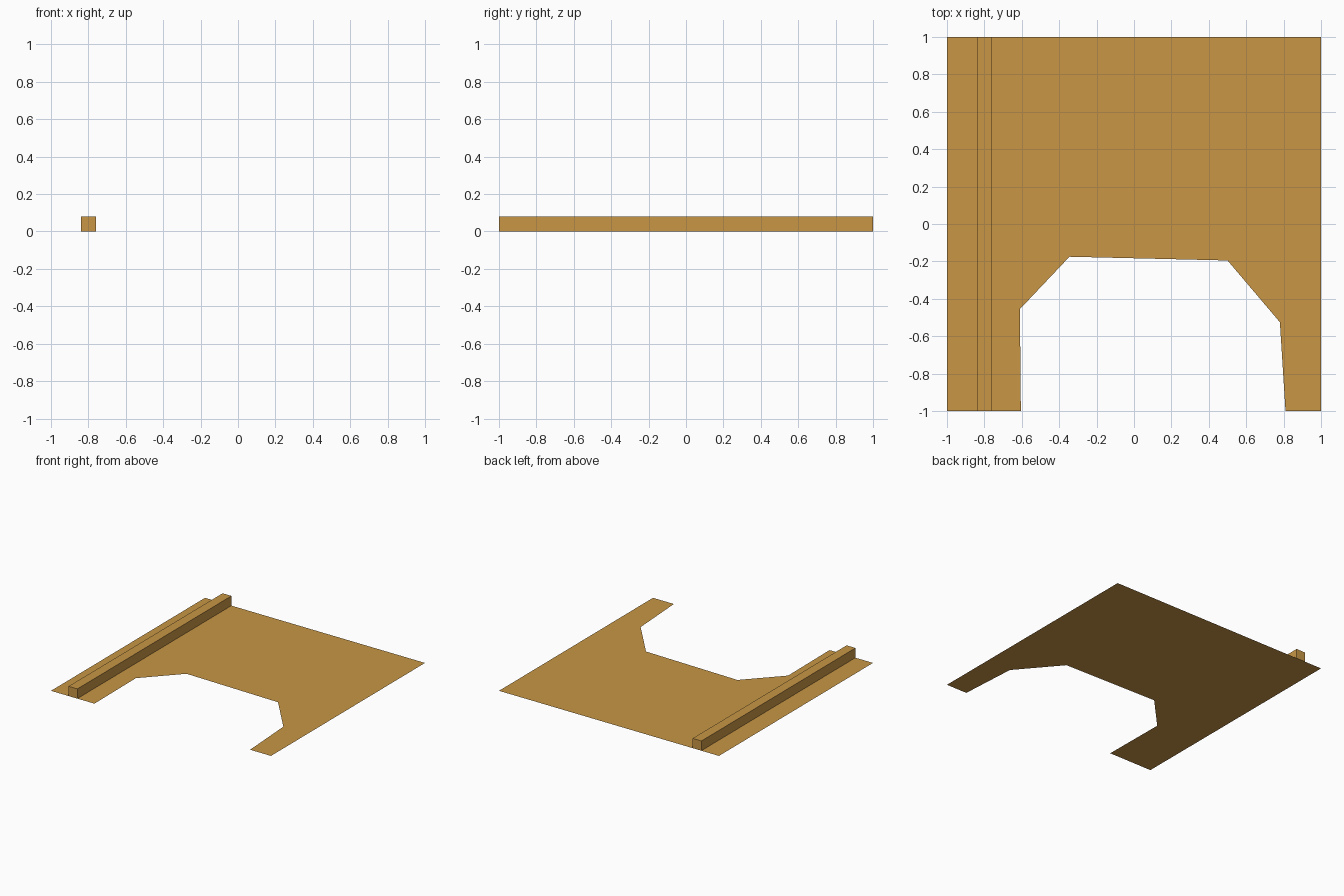
import bpy
import bmesh

if "Cube" in bpy.data.objects:
    bpy.data.objects.remove(bpy.data.objects["Cube"], do_unlink=True)

COLOUR = (0.58, 0.305, 0.06, 1.0)
ochre = bpy.data.materials.new("ochre")
ochre.use_nodes = True
ochre.diffuse_color = COLOUR
bsdf = next(n for n in ochre.node_tree.nodes if n.type == "BSDF_PRINCIPLED")
bsdf.inputs["Base Color"].default_value = COLOUR


def add_sheet(name, outline, height=0.0):
    """Flat outline at ground level, raised into a block if height is given."""
    bm = bmesh.new()
    face = bm.faces.new([bm.verts.new((x, y, 0)) for x, y in outline])
    if height:
        raised = bmesh.ops.extrude_face_region(bm, geom=[face])["geom"]
        verts = [v for v in raised if isinstance(v, bmesh.types.BMVert)]
        bmesh.ops.translate(bm, verts=verts, vec=(0, 0, height))
        # The underside already lies on the floor sheet
        under = [f for f in bm.faces if all(v.co.z < 0.001 for v in f.verts)]
        bmesh.ops.delete(bm, geom=under, context="FACES_ONLY")
    mesh = bpy.data.meshes.new(name)
    bm.to_mesh(mesh)
    bm.free()
    mesh.materials.append(ochre)
    obj = bpy.data.objects.new(name, mesh)
    bpy.context.collection.objects.link(obj)
    return obj


# Thin floor sheet with an angular bay cut out of its front edge
add_sheet("floor_sheet", [
    (-1, -1), (-0.605, -1), (-0.61, -0.455), (-0.345, -0.175),
    (0.50, -0.195), (0.78, -0.525), (0.81, -1), (1, -1), (1, 1), (-1, 1),
])

# Square rail running front to back along the right side
add_sheet("side_rail", [(-0.84, -1), (-0.76, -1), (-0.76, 1), (-0.84, 1)], 0.08)
